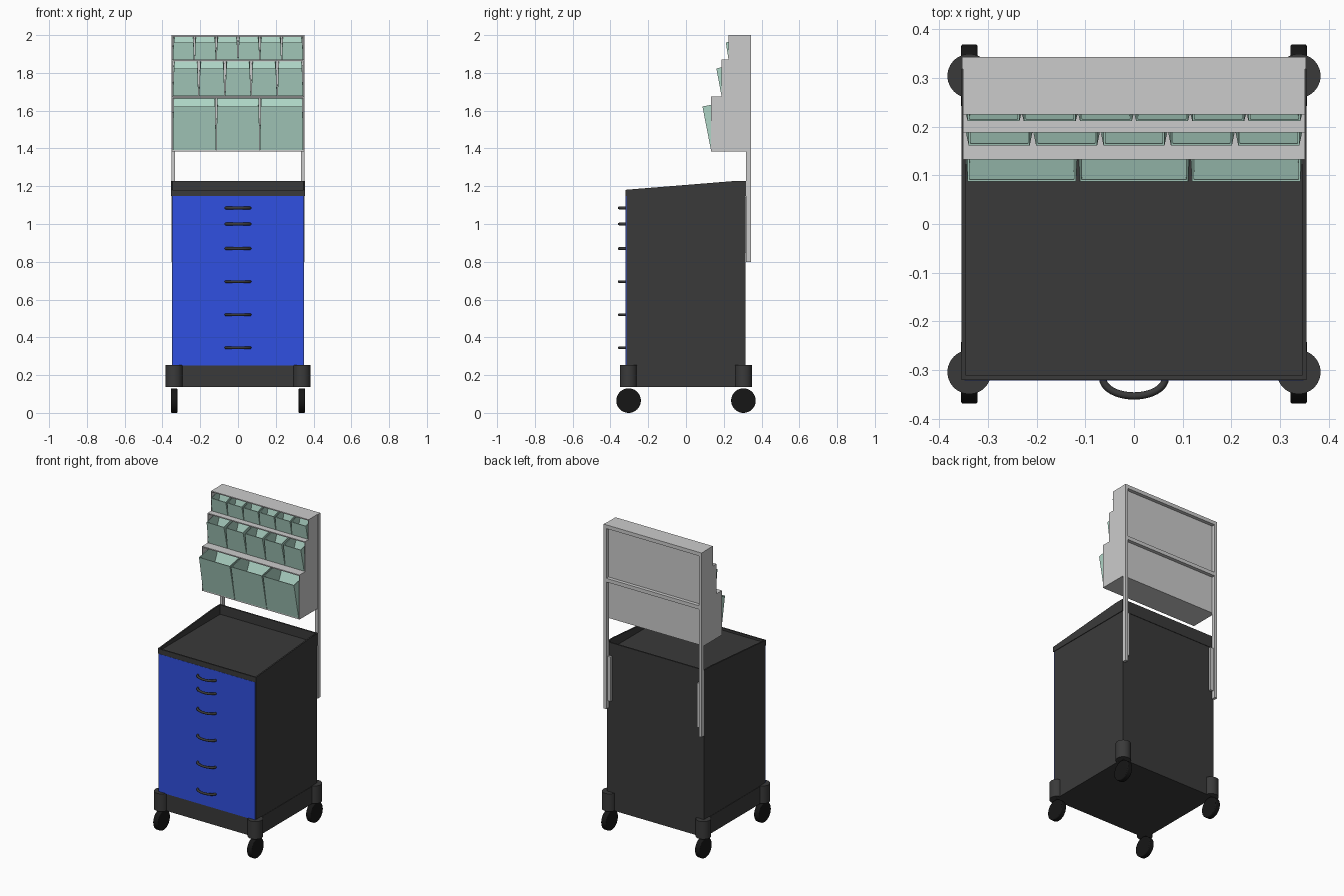
import bpy, bmesh, math

if "Cube" in bpy.data.objects:
    bpy.data.objects.remove(bpy.data.objects["Cube"])


def material(name, rgb):
    m = bpy.data.materials.new(name)
    m.diffuse_color = (*rgb, 1)
    m.use_nodes = True
    m.node_tree.nodes["Principled BSDF"].inputs["Base Color"].default_value = m.diffuse_color
    return m


DARK = material("dark_grey", (0.042, 0.042, 0.042))
BLACK = material("rubber_black", (0.008, 0.008, 0.008))
BLUE = material("drawer_blue", (0.03, 0.08, 0.75))
GREEN = material("bin_green", (0.42, 0.66, 0.56))


def finish(name, bm, mat=None):
    bmesh.ops.recalc_face_normals(bm, faces=bm.faces)
    me = bpy.data.meshes.new(name)
    bm.to_mesh(me)
    bm.free()
    ob = bpy.data.objects.new(name, me)
    bpy.context.collection.objects.link(ob)
    if mat:
        me.materials.append(mat)
    return ob


def smooth(ob):
    bpy.ops.object.select_all(action='DESELECT')
    ob.select_set(True)
    bpy.context.view_layer.objects.active = ob
    bpy.ops.object.shade_smooth_by_angle(angle=math.radians(35))


def box(name, x, y, z, mat=None):
    bm = bmesh.new()
    bmesh.ops.create_cube(bm, size=1)
    for v in bm.verts:
        v.co = [a + (b - a) * (c + 0.5) for (a, b), c in zip((x, y, z), v.co)]
    return finish(name, bm, mat)


def prism(name, profile, x0, x1, mat=None):
    """Extrude a (y, z) profile along x."""
    bm = bmesh.new()
    face = bm.faces.new([bm.verts.new((x0, y, z)) for y, z in profile])
    ext = bmesh.ops.extrude_face_region(bm, geom=[face])
    for v in ext["geom"]:
        if isinstance(v, bmesh.types.BMVert):
            v.co.x = x1
    return finish(name, bm, mat)


def cylinder(name, loc, radius, depth, axis, mat, bevel=0.0):
    bpy.ops.mesh.primitive_cylinder_add(
        vertices=48, radius=radius, depth=depth, location=loc,
        rotation=(0, math.pi / 2, 0) if axis == 'x' else (0, 0, 0))
    ob = bpy.context.object
    ob.name = name
    ob.data.materials.append(mat)
    if bevel:
        mod = ob.modifiers.new("round_edge", 'BEVEL')
        mod.width, mod.segments = bevel, 3
    smooth(ob)


# Cabinet body and base
box("cabinet_body", (-0.35, 0.35), (-0.315, 0.315), (0.25, 1.148), DARK)
box("base", (-0.352, 0.352), (-0.315, 0.315), (0.137, 0.25), DARK)

# Corner bumpers and wheels
for sx in (-1, 1):
    for sy in (-1, 1):
        cylinder("corner_bumper", (sx * 0.338, sy * 0.304, 0.195), 0.045, 0.115, 'z', DARK)
        cylinder("wheel", (sx * 0.338, sy * 0.304, 0.065), 0.065, 0.034, 'x', BLACK, 0.005)

# Drawer fronts
edges = [0.25, 0.41, 0.585, 0.76, 0.935, 1.065, 1.148]
for z0, z1 in zip(edges, edges[1:]):
    box("drawer_front", (-0.348, 0.348), (-0.321, -0.314), (z0, z1), BLUE)

# Bow handles
for z in (0.345, 0.52, 0.695, 0.87, 1.0, 1.085):
    cu = bpy.data.curves.new("drawer_handle", 'CURVE')
    cu.dimensions = '3D'
    cu.bevel_depth, cu.bevel_resolution, cu.use_fill_caps = 0.0075, 3, True
    sp = cu.splines.new('POLY')
    n = 20
    sp.points.add(n)
    for i, p in enumerate(sp.points):
        a = math.pi * i / n
        p.co = (-0.064 * math.cos(a), -0.317 - 0.036 * math.sin(a), z, 1)
    cu.materials.append(DARK)
    bpy.context.collection.objects.link(bpy.data.objects.new("drawer_handle", cu))

# Work tray on top, with rims rising to the back
side = [(-0.32, 1.148), (-0.32, 1.181), (0.25, 1.227), (0.318, 1.227), (0.318, 1.148)]
box("tray_floor", (-0.346, 0.346), (-0.312, 0.31), (1.148, 1.166), DARK)
box("tray_front_rim", (-0.346, 0.346), (-0.32, -0.311), (1.148, 1.181), DARK)
box("tray_back_rim", (-0.346, 0.346), (0.309, 0.318), (1.148, 1.227), DARK)
for s in (-1, 1):
    prism("tray_side_rim", side, s * 0.345, s * 0.354, DARK)

# Rear posts, brackets and cross bars
for s in (-1, 1):
    box("rear_post", sorted((s * 0.334, s * 0.353)), (0.318, 0.343), (0.8, 2.0))
    box("post_bracket", sorted((s * 0.312, s * 0.334)), (0.315, 0.33), (0.85, 1.14))
for z in (1.64, 1.988):
    box("cross_bar", (-0.334, 0.334), (0.318, 0.343), (z - 0.012, z + 0.012))

# Stepped bin rack
rack = [(0.132, 1.385), (0.132, 1.675), (0.188, 1.675), (0.188, 1.87),
        (0.225, 1.87), (0.225, 2.0), (0.32, 2.0), (0.32, 1.385)]
for s in (-1, 1):
    prism("rack_side", rack, s * 0.347, s * 0.351)
box("rack_back", (-0.347, 0.347), (0.312, 0.32), (1.385, 2.0))
for y, z in ((0.132, 1.385), (0.132, 1.668), (0.188, 1.863), (0.225, 1.993)):
    box("rack_shelf", (-0.347, 0.347), (y, 0.313), (z, z + 0.007))


def storage_bin(cx, top_half, low_half, low, lip, rear):
    """Open tub: front leans out, inside back slopes down to the front."""
    (ly, lz), (fy, fz), (ry, rz) = low, lip, rear
    t = 0.004
    bm = bmesh.new()

    def ring(y0, z0, y1, z1, w):
        return [bm.verts.new((cx + a * w, y, z)) for a, y, z in
                ((-1, y0, z0), (1, y0, z0), (1, y1, z1), (-1, y1, z1))]
    slope = (rz - fz) / (ry - fy)
    rings = [ring(ly, lz, ry, lz, low_half),
             ring(fy, fz, ry, rz, top_half),
             ring(fy + t, fz + t * slope, ry - t, rz - t * slope, top_half - t),
             ring(ly + t, lz + t, ly + 0.05, lz + t, low_half - 2 * t)]
    for a, b in zip(rings, rings[1:]):
        for i in range(4):
            j = (i + 1) % 4
            bm.faces.new((a[i], a[j], b[j], b[i]))
    bm.faces.new(rings[0])
    bm.faces.new(rings[-1])
    finish("storage_bin", bm, GREEN)


# Rows of bins: count, gap, bottom edge, front lip, rear edge
rows = [(3, 0.008, (0.132, 1.392), (0.087, 1.622), (0.308, 1.666)),
        (5, 0.013, (0.188, 1.677), (0.161, 1.823), (0.308, 1.861)),
        (6, 0.009, (0.225, 1.871), (0.211, 1.96), (0.308, 1.99))]
for count, gap, low, lip, rear in rows:
    pitch = 0.692 / count
    for i in range(count):
        storage_bin((i - (count - 1) / 2) * pitch, (pitch - gap) / 2,
                    pitch / 2 - 0.001, low, lip, rear)
